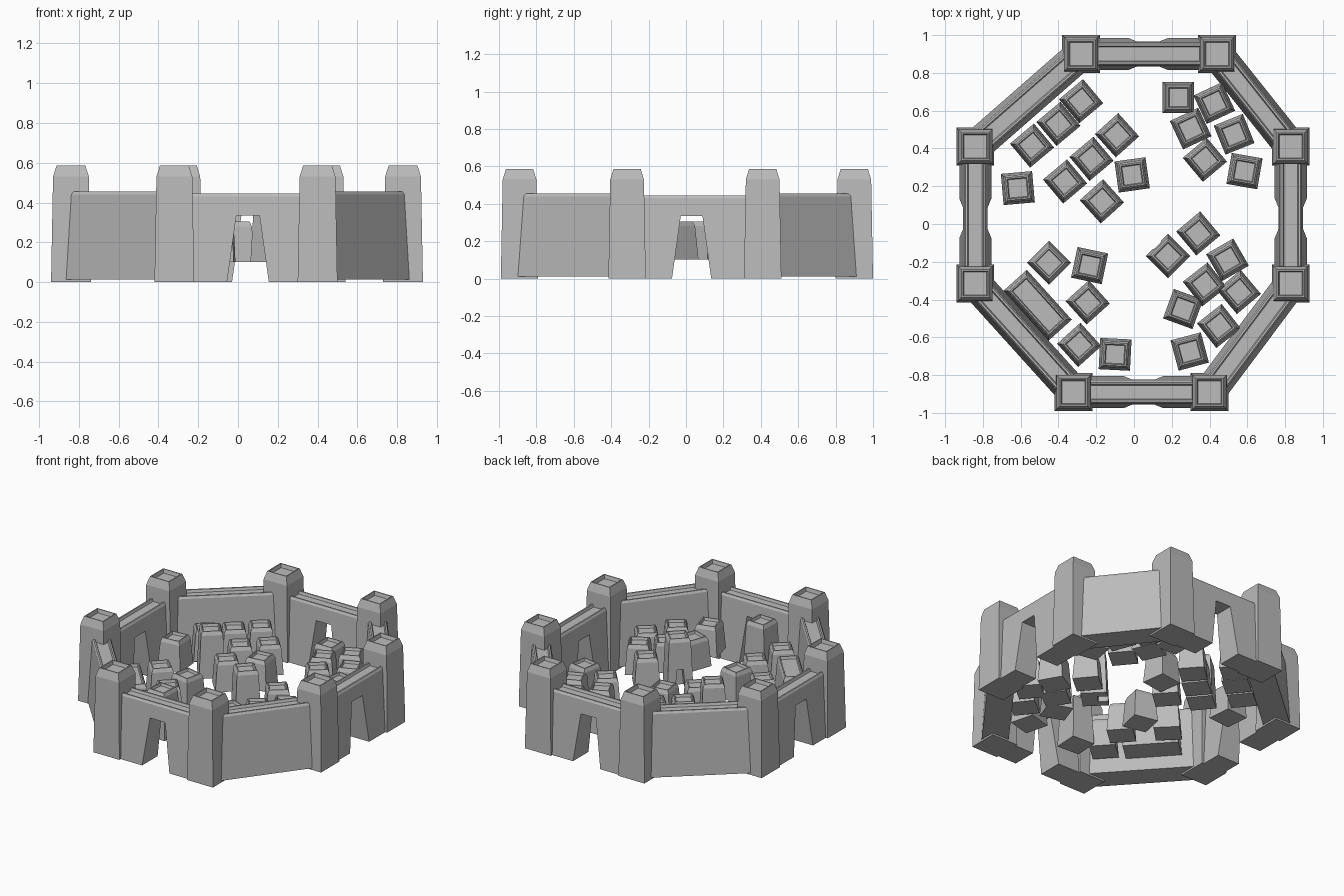
import bpy, bmesh, math
from mathutils import Matrix, Vector

if "Cube" in bpy.data.objects:
    bpy.data.objects.remove(bpy.data.objects["Cube"])

stone = bpy.data.materials.new("grey_stone")
stone.diffuse_color = (0.5, 0.5, 0.5, 1)
stone.use_nodes = True
stone.node_tree.nodes["Principled BSDF"].inputs["Base Color"].default_value = stone.diffuse_color


def tapered_block(name, x, y, angle, levels):
    """Stack of rectangles (z, half_x, half_y), capped at both ends."""
    bm = bmesh.new()
    rings = [[bm.verts.new((sx * hx, sy * hy, z))
              for sx, sy in ((-1, -1), (1, -1), (1, 1), (-1, 1))]
             for z, hx, hy in levels]
    for a, b in zip(rings, rings[1:]):
        for i in range(4):
            j = (i + 1) % 4
            bm.faces.new((a[i], a[j], b[j], b[i]))
    bm.faces.new(rings[0][::-1])
    bm.faces.new(rings[-1])
    me = bpy.data.meshes.new(name)
    bm.to_mesh(me)
    bm.free()
    me.materials.append(stone)
    ob = bpy.data.objects.new(name, me)
    bpy.context.collection.objects.link(ob)
    ob.matrix_world = Matrix.Translation((x, y, 0)) @ Matrix.Rotation(angle, 4, 'Z')
    return ob


def cut(ob, cutter):
    cutter.hide_render = True
    cutter.display_type = 'WIRE'
    m = ob.modifiers.new("opening", 'BOOLEAN')
    m.operation, m.solver, m.object = 'DIFFERENCE', 'EXACT', cutter


# Corner towers, with chamfered rim and sunken roof
towers = [(-0.32, -0.89), (0.40, -0.89), (0.83, -0.315), (0.83, 0.41),
          (0.44, 0.90), (-0.28, 0.90), (-0.84, 0.41), (-0.84, -0.315)]
for x, y in towers:
    tapered_block("tower", x, y, 0, [(z, h, h) for z, h in (
        (0, 0.10), (0.53, 0.09), (0.585, 0.073), (0.585, 0.066), (0.56, 0.06))])

# Curtain walls; every second one has a tapered gateway
gate_mid = [(0.05, -0.89), (0.83, 0.03), (0.075, 0.90), (-0.84, 0.03)]
for i, a in enumerate(towers):
    a, b = Vector(a), Vector(towers[(i + 1) % 8])
    mid, d = (a + b) / 2, b - a
    half, ang = d.length / 2, math.atan2(d.y, d.x)
    gated = i % 2 == 0
    low, top = (0, 0.445) if gated else (0.012, 0.455)
    wall = tapered_block("gate_wall" if gated else "wall", mid.x, mid.y, ang, [
        (low, half, 0.085), (top - 0.015, half, 0.06), (top, half, 0.052),
        (top, half - 0.01, 0.042), (top - 0.018, half - 0.01, 0.036)])
    if gated:
        gx, gy = gate_mid[i // 2]
        # half width 0.105 at the ground, 0.058 at the lintel
        cut(wall, tapered_block("gate_cutter", gx, gy, ang,
                                [(-0.05, 0.112, 0.2), (0.335, 0.058, 0.2)]))

# Houses: x, y, turn in degrees
houses = [
    (-.28, .65, 40), (-.40, .53, 40), (-.54, .415, 40), (-.09, .47, 42),
    (-.225, .345, 40), (-.365, .225, 40), (-.17, .12, 42), (-.01, .26, 8),
    (-.615, .19, 5), (.235, .67, 0), (.425, .64, 25), (.30, .505, 25),
    (.53, .475, 22), (.375, .34, 40), (.585, .28, -10), (.34, -.05, 40),
    (.495, -.19, 30), (.18, -.17, 45), (.375, -.32, 38), (.555, -.36, 40),
    (.26, -.45, -20), (.45, -.54, 38), (.295, -.675, 15), (-.45, -.205, 45),
    (-.235, -.22, -12), (-.245, -.415, 42), (-.29, -.64, 42), (-.10, -.69, -3)]
tall = {(-.365, .225): 0.42, (.18, -.17): 0.44, (-.10, -.69): 0.42}


def house(name, x, y, turn, top, extra=0):
    levels = [(0.102, 0.083), (top - 0.025, 0.070), (top, 0.060),
              (top, 0.053), (top - 0.018, 0.048)]
    return tapered_block(name, x, y, math.radians(turn),
                         [(z, h + extra, h) for z, h in levels])


for x, y, turn in houses:
    ob = house("house", x, y, turn, tall.get((x, y), 0.305))
    if (x, y) == (.18, -.17):
        # doorway in the tall central house, facing the square
        r = math.radians(turn + 90)
        cut(ob, tapered_block("door_cutter", x + 0.08 * math.cos(r), y + 0.08 * math.sin(r),
                              r, [(0.08, 0.06, 0.033), (0.23, 0.06, 0.02)]))
house("long_house", -.51, -.43, -48, 0.305, 0.095)
